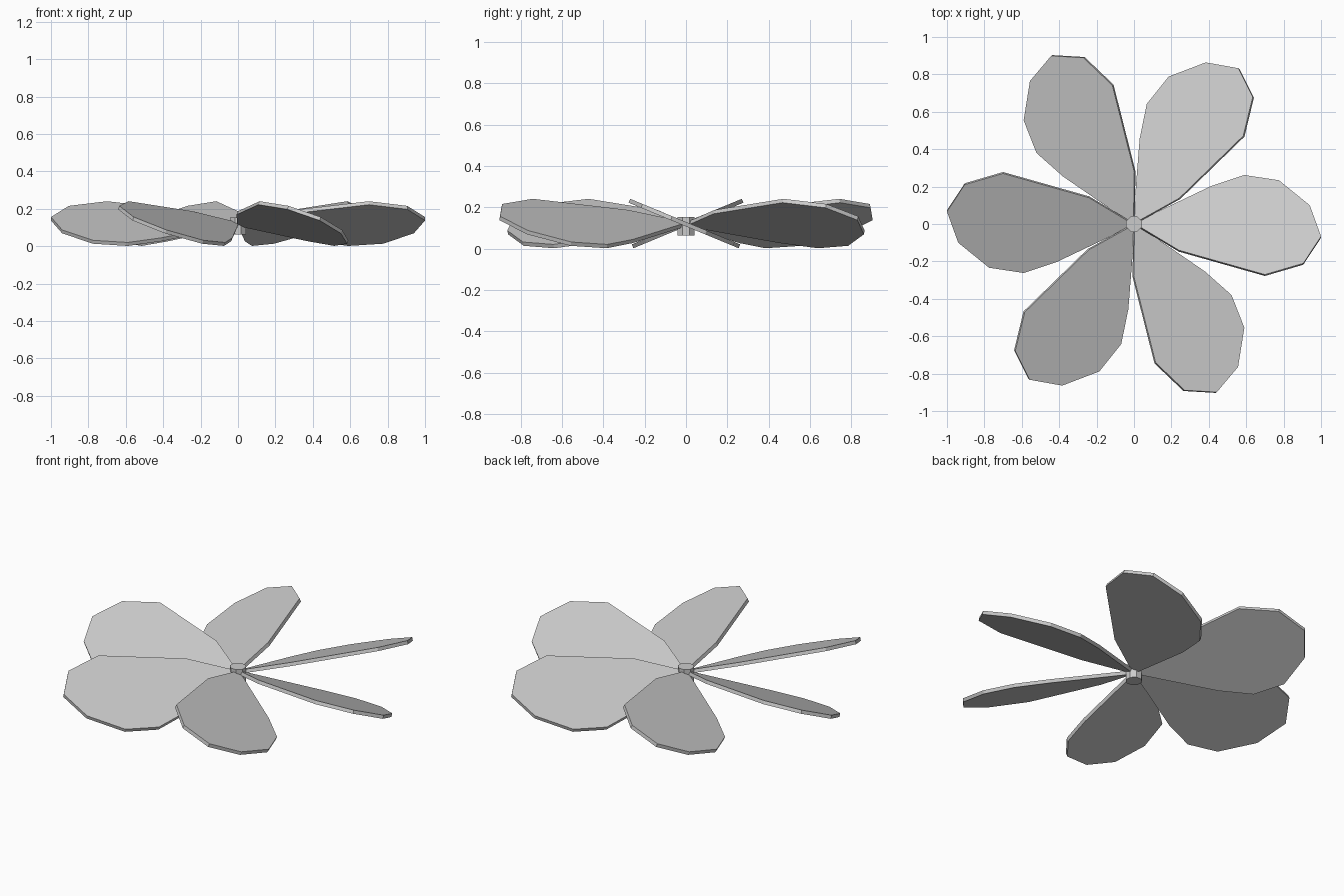
import bpy, bmesh
from math import radians, cos, pi
from mathutils import Matrix

if "Cube" in bpy.data.objects:
    bpy.data.objects.remove(bpy.data.objects["Cube"])

PITCH = radians(22.5)
THICK = 0.02
HEIGHT = 0.118

# plan outline of one blade pointing along +x
OUTLINE = [(0.02, -0.012), (0.24, -0.144), (0.70, -0.274), (0.905, -0.214),
           (1.0, -0.07), (0.94, 0.096), (0.775, 0.23), (0.59, 0.258),
           (0.41, 0.198), (0.02, 0.012)]


def finish(bm, name):
    bmesh.ops.recalc_face_normals(bm, faces=bm.faces)
    mesh = bpy.data.meshes.new(name)
    bm.to_mesh(mesh)
    bm.free()
    obj = bpy.data.objects.new(name, mesh)
    bpy.context.collection.objects.link(obj)
    return obj


# pitched flat blades around the hub
for i in range(6):
    bm = bmesh.new()
    face = bm.faces.new([bm.verts.new((x, y / cos(PITCH), -THICK / 2)) for x, y in OUTLINE])
    ext = bmesh.ops.extrude_face_region(bm, geom=[face], use_keep_orig=True)
    top = [v for v in ext["geom"] if isinstance(v, bmesh.types.BMVert)]
    bmesh.ops.translate(bm, verts=top, vec=(0, 0, THICK))
    bm.transform(Matrix.Translation((0, 0, HEIGHT))
                 @ Matrix.Rotation(i * pi / 3, 4, 'Z')
                 @ Matrix.Rotation(-PITCH, 4, 'X'))
    finish(bm, f"blade_{i + 1}")

# octagonal hub
bm = bmesh.new()
bmesh.ops.create_cone(bm, cap_ends=True, segments=8, radius1=0.045, radius2=0.045, depth=0.09)
bm.transform(Matrix.Translation((0, 0, 0.108)) @ Matrix.Rotation(pi / 8, 4, 'Z'))
finish(bm, "hub")
